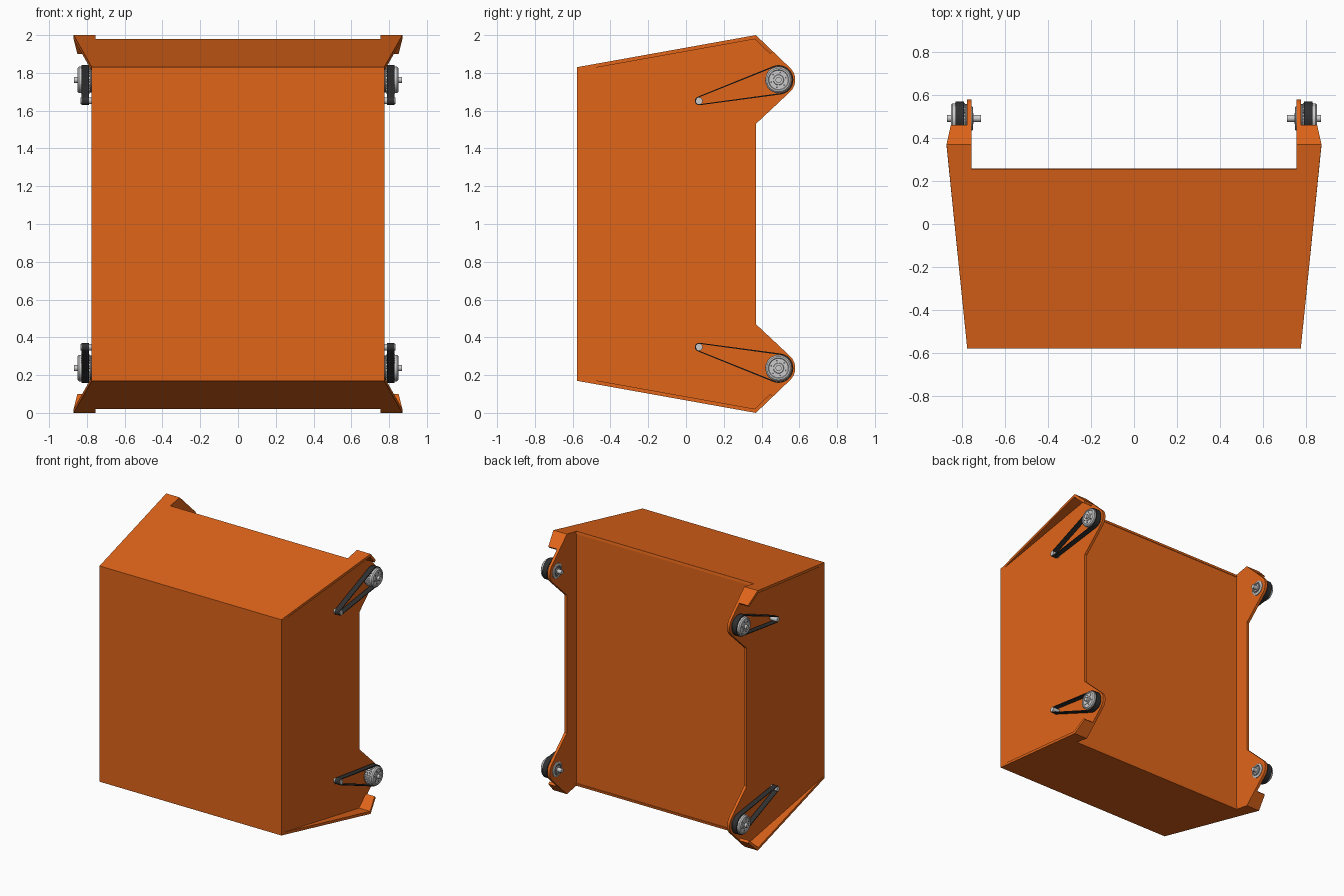
import bpy, bmesh
from math import sin, cos, pi, atan2, acos, hypot

if "Cube" in bpy.data.objects:
    bpy.data.objects.remove(bpy.data.objects["Cube"])


def mat(name, col):
    m = bpy.data.materials.new(name)
    m.diffuse_color = (*col, 1)
    m.use_nodes = True
    m.node_tree.nodes["Principled BSDF"].inputs["Base Color"].default_value = m.diffuse_color
    return m


ORANGE = mat("orange_paint", (0.75, 0.13, 0.01))
BLACK = mat("black_rubber", (0.03, 0.03, 0.03))
DARK = mat("dark_metal", (0.12, 0.12, 0.12))


def finish(name, bm, material=None, mirror=(True, False, True), smooth=False):
    """Object centred at z = 1; parts are modelled in one quadrant and mirrored."""
    bmesh.ops.recalc_face_normals(bm, faces=bm.faces)
    me = bpy.data.meshes.new(name)
    bm.to_mesh(me)
    bm.free()
    ob = bpy.data.objects.new(name, me)
    bpy.context.collection.objects.link(ob)
    ob.location.z = 1
    if material:
        me.materials.append(material)
    if smooth:
        bpy.ops.object.select_all(action='DESELECT')
        ob.select_set(True)
        bpy.context.view_layer.objects.active = ob
        bpy.ops.object.shade_smooth_by_angle(angle=0.6)
    if any(mirror):
        md = ob.modifiers.new("mirror", 'MIRROR')
        md.use_axis = mirror
    return ob


def prism(name, outline, x0, x1, material=None, **kw):
    """Extrude a (y, z) outline along x."""
    bm = bmesh.new()
    f = bm.faces.new([bm.verts.new((x0, y, z)) for y, z in outline])
    g = bmesh.ops.extrude_face_region(bm, geom=[f])
    vs = [v for v in g["geom"] if isinstance(v, bmesh.types.BMVert)]
    bmesh.ops.translate(bm, vec=(x1 - x0, 0, 0), verts=vs)
    return finish(name, bm, material, **kw)


def lathe(name, profile, cy, cz, material=None, n=32):
    """Revolve an (x, radius) profile about an x axis through (cy, cz)."""
    bm = bmesh.new()
    rings = [[bm.verts.new((x, cy + r * cos(2 * pi * i / n), cz + r * sin(2 * pi * i / n)))
              for i in range(n)] for x, r in profile]
    for a, b in zip(rings, rings[1:]):
        for i in range(n):
            j = (i + 1) % n
            bm.faces.new((a[i], a[j], b[j], b[i]))
    bm.faces.new(rings[0])
    bm.faces.new(rings[-1])
    return finish(name, bm, material, smooth=True)


def arc(c, r, a0, a1, n):
    return [(c[0] + r * cos(a0 + (a1 - a0) * i / n), c[1] + r * sin(a0 + (a1 - a0) * i / n))
            for i in range(n + 1)]


WHEEL, PIN, EAR = (0.49, 0.763), (0.07, 0.652), 0.088
F, B, HF = -0.578, 0.37, 0.83          # front y, rear y, half height at front


def tangent(p, side):
    d = (p[0] - WHEEL[0], p[1] - WHEEL[1])
    return atan2(d[1], d[0]) - side * acos(EAR / hypot(*d))


# side plates with rounded ears
up, low = tangent((B, 1.0), 1), tangent((B, 0.53), -1)
half = [(F, HF), (B, 1.0)] + arc(WHEEL, EAR, up, low, 14) + [(B, 0.53)]
prism("side_plate", half + [(y, -z) for y, z in reversed(half)], 0.755, 0.776,
      ORANGE, mirror=(True, False, False))

# front and back panels
for name, y0, y1, h, w in (("front_panel", F, F + 0.02, HF, 0.774),
                           ("back_panel", 0.235, 0.255, 0.975, 0.76)):
    prism(name, [(y0, -h), (y1, -h), (y1, h), (y0, h)], -w, w, ORANGE,
          mirror=(False, False, False))

# top and bottom sheets: flared flanges with bent end tabs
bm = bmesh.new()


def slope(x, y):
    return bm.verts.new((x, y, HF + (y - F) * (1 - HF) / (B - F)))


fl, fr = slope(0, F), slope(0.774, F)
bo, bi = slope(0.87, B), slope(0.755, B)
ni, nm = slope(0.755, 0.255), slope(0, 0.255)
bm.faces.new((fl, fr, bo, bi, ni, nm))
s = 0.09 / sin(up)
ty, tz = B + s * sin(up), 1.0 - s * cos(up)
bm.faces.new((bi, bo, bm.verts.new((0.85, ty, tz)), bm.verts.new((0.755, ty, tz))))
bm.normal_update()
ob = finish("top_and_bottom_sheet", bm, ORANGE)
if ob.data.polygons[0].normal.z < 0:
    ob.data.flip_normals()
md = ob.modifiers.new("thickness", 'SOLIDIFY')
md.thickness, md.offset, md.use_even_offset = 0.02, -1, True

# toothed pulleys
teeth = []
N = 30
for i in range(N):
    for k, r in ((0, 0.071), (0.45, 0.071), (0.55, 0.064), (0.9, 0.064)):
        a = 2 * pi * (i + k) / N
        teeth.append((WHEEL[0] + r * cos(a), WHEEL[1] + r * sin(a)))
prism("toothed_pulley", teeth, 0.784, 0.83)
lathe("pulley_inner_flange", [(0.776, 0.066), (0.785, 0.066)], *WHEEL, DARK)

# outer pulley caps with raised rim, hub and bolts
lathe("pulley_cap", [(0.829, 0.070), (0.842, 0.070), (0.850, 0.062), (0.850, 0.054),
                     (0.846, 0.051), (0.846, 0.028), (0.850, 0.026), (0.850, 0.015)], *WHEEL)
for i in range(6):
    a = 2 * pi * i / 6 + 0.3
    lathe("cap_bolt", [(0.845, 0.005), (0.849, 0.005)],
          WHEEL[0] + 0.04 * cos(a), WHEEL[1] + 0.04 * sin(a), DARK, n=8)

# axles, inner bearings and small drive pins
lathe("axle", [(0.71, 0.016), (0.868, 0.016)], *WHEEL, n=20)
lathe("bearing_ring", [(0.757, 0.056), (0.750, 0.056), (0.748, 0.053),
                       (0.748, 0.042), (0.753, 0.040)], *WHEEL)
lathe("bearing_seal", [(0.756, 0.041), (0.751, 0.041)], *WHEEL, DARK)
lathe("bearing_hub", [(0.756, 0.025), (0.746, 0.025)], *WHEEL)
lathe("drive_pin", [(0.77, 0.018), (0.834, 0.018)], *PIN, n=20)


# drive belts: thin loop around wheel and pin
def belt_loop(R, r):
    dy, dz = WHEEL[0] - PIN[0], WHEEL[1] - PIN[1]
    a, b = atan2(dz, dy), acos((r - R) / hypot(dy, dz))
    return arc(WHEEL, R, a - b, a + b, 28) + arc(PIN, r, a + b, a + 2 * pi - b, 12)


bm = bmesh.new()
loops = [[bm.verts.new((x, y, z)) for y, z in belt_loop(R, r)]
         for x, R, r in ((0.788, 0.078, 0.023), (0.828, 0.078, 0.023),
                         (0.828, 0.071, 0.018), (0.788, 0.071, 0.018))]
n = len(loops[0])
for k in range(4):
    p, q = loops[k], loops[(k + 1) % 4]
    for i in range(n):
        j = (i + 1) % n
        bm.faces.new((p[i], p[j], q[j], q[i]))
finish("drive_belt", bm, BLACK, smooth=True)
